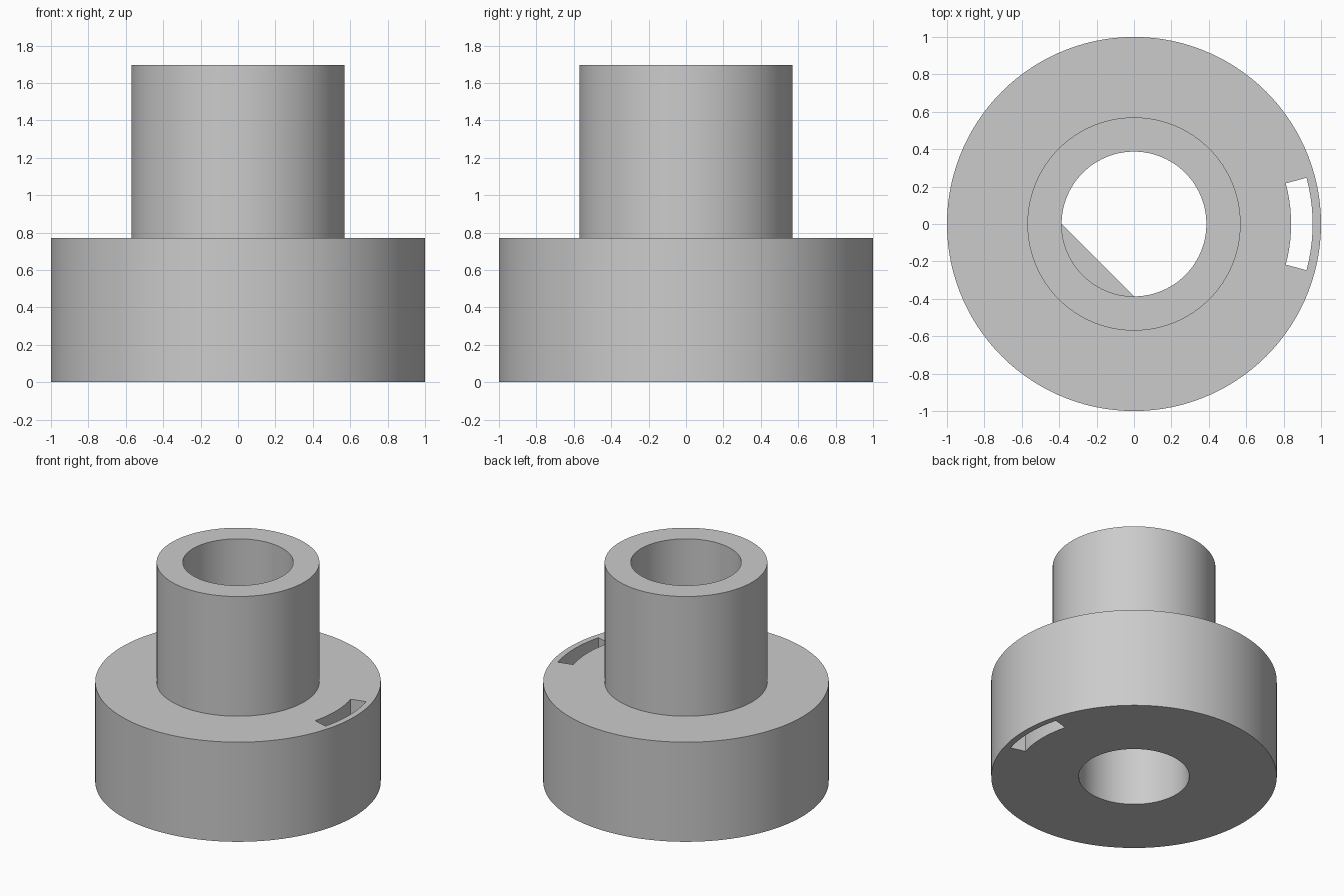
import bpy, bmesh
from math import radians, cos, sin
from mathutils import Matrix

if "Cube" in bpy.data.objects:
    bpy.data.objects.remove(bpy.data.objects["Cube"])

OUTER, HUB, BORE = 1.0, 0.57, 0.387
STEP, TOP = 0.77, 1.695

# Single grey material
grey = bpy.data.materials.new("light_grey")
grey.use_nodes = True
colour = (0.6, 0.6, 0.6, 1)
grey.diffuse_color = colour
grey.node_tree.nodes["Principled BSDF"].inputs["Base Color"].default_value = colour


def finish(name, bm):
    mesh = bpy.data.meshes.new(name)
    bm.to_mesh(mesh)
    bm.free()
    mesh.materials.append(grey)
    obj = bpy.data.objects.new(name, mesh)
    bpy.context.collection.objects.link(obj)
    return obj


def lathe(name, profile, start=0, sweep=360, steps=120):
    """Turn a closed (radius, height) profile about z; cap it if partial."""
    bm = bmesh.new()
    face = bm.faces.new([bm.verts.new((r, 0, z)) for r, z in profile])
    bmesh.ops.rotate(bm, verts=bm.verts[:], matrix=Matrix.Rotation(radians(start), 3, "Z"))
    full = sweep == 360
    edges = face.edges[:]
    geom = edges if full else [face] + edges + face.verts[:]
    if full:
        bm.faces.remove(face)
    else:
        cap = bmesh.ops.duplicate(bm, geom=[face])
    bmesh.ops.spin(bm, geom=geom if full else edges, axis=(0, 0, 1), cent=(0, 0, 0),
                   angle=radians(sweep), steps=steps)
    if not full:
        # Move the copied end cap to the far end of the sweep
        verts = [g for g in cap["geom"] if isinstance(g, bmesh.types.BMVert)]
        bmesh.ops.rotate(bm, verts=verts, matrix=Matrix.Rotation(radians(sweep), 3, "Z"))
    bmesh.ops.remove_doubles(bm, verts=bm.verts[:], dist=1e-4)
    bmesh.ops.recalc_face_normals(bm, faces=bm.faces[:])
    return finish(name, bm)


# Wide base, narrow hub and through bore, turned as one body
body = lathe("flanged_hub", [(BORE, 0), (OUTER, 0), (OUTER, STEP),
                             (HUB, STEP), (HUB, TOP), (BORE, TOP)])

# Curved slot through the base near its left edge
cutter = lathe("slot_cutter", [(0.84, -0.1), (0.955, -0.1), (0.955, 0.9), (0.84, 0.9)],
               start=-15, sweep=30, steps=10)
cutter.hide_render = True
cut = body.modifiers.new("slot", "BOOLEAN")
cut.operation, cut.solver, cut.object = "DIFFERENCE", "EXACT", cutter
bpy.ops.object.select_all(action="DESELECT")
bpy.context.view_layer.objects.active = body
body.select_set(True)
bpy.ops.object.modifier_apply(modifier=cut.name)
bpy.data.objects.remove(cutter)
bpy.ops.object.shade_smooth_by_angle(angle=radians(30))

# Flat segment across one quarter of the bore, level with the step
bm = bmesh.new()
arc = [radians(180 + 3 * i) for i in range(31)]
bm.faces.new([bm.verts.new((BORE * cos(a), BORE * sin(a), STEP)) for a in arc])
finish("bore_ledge", bm)
